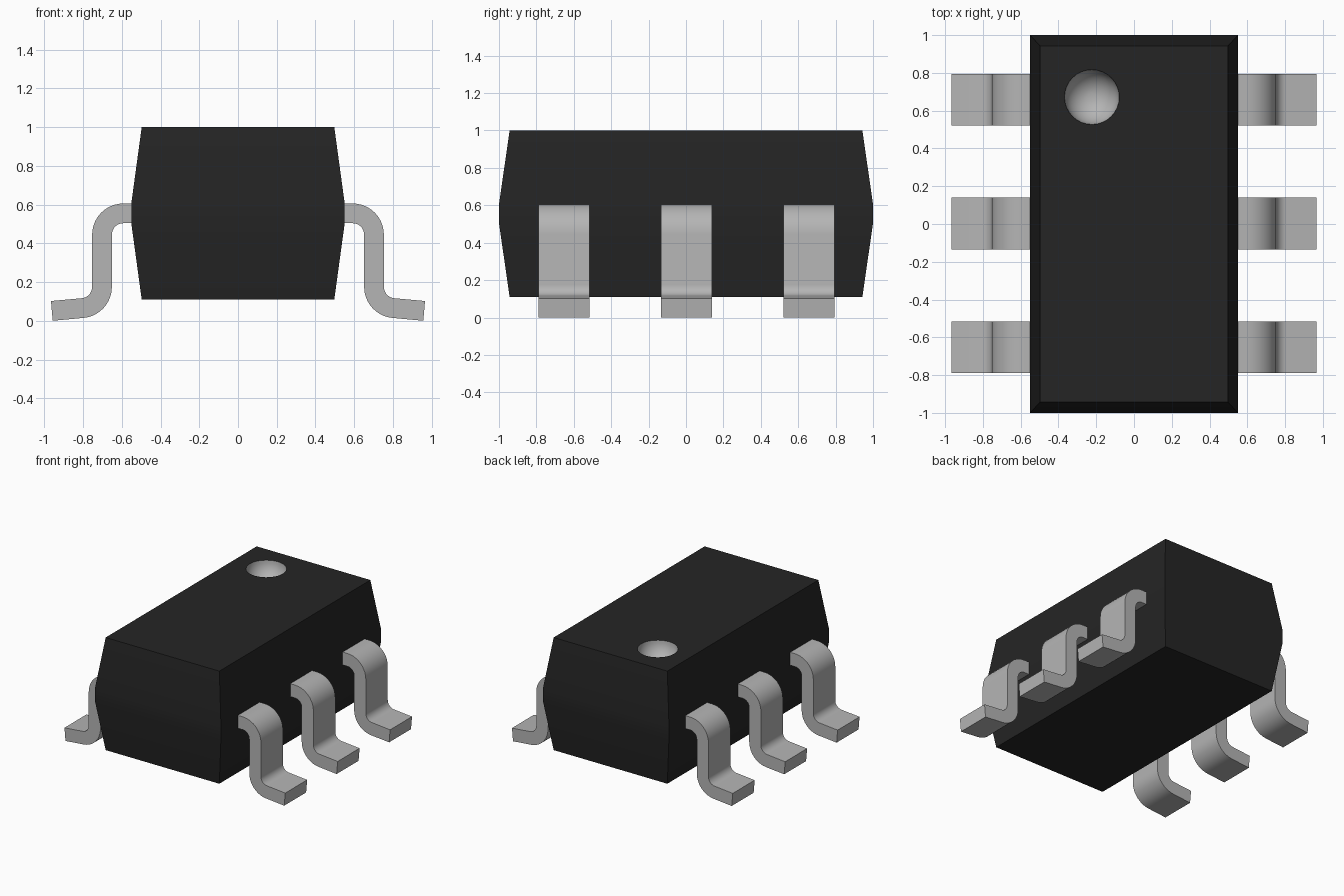
import bpy
import bmesh
import math
from mathutils import Vector

cube = bpy.data.objects.get("Cube")
if cube:
    bpy.data.objects.remove(cube, do_unlink=True)


def make_material(name, value):
    mat = bpy.data.materials.new(name)
    color = (value, value, value, 1.0)
    mat.diffuse_color = color
    mat.use_nodes = True
    bsdf = next(n for n in mat.node_tree.nodes if n.type == 'BSDF_PRINCIPLED')
    bsdf.inputs["Base Color"].default_value = color
    return mat


black = make_material("black plastic", 0.018)
grey = make_material("grey metal", 0.46)


def finish(bm, name, mat, fix_normals=True):
    if fix_normals:
        bmesh.ops.recalc_face_normals(bm, faces=bm.faces)
    mesh = bpy.data.meshes.new(name)
    bm.to_mesh(mesh)
    bm.free()
    mesh.materials.append(mat)
    obj = bpy.data.objects.new(name, mesh)
    bpy.context.collection.objects.link(obj)
    bpy.ops.object.select_all(action='DESELECT')
    obj.select_set(True)
    bpy.context.view_layer.objects.active = obj
    bpy.ops.object.shade_smooth_by_angle(angle=math.radians(30))
    return obj


def ring_points(cx, cy, r, z, n=32):
    return [(cx + r * math.cos(math.tau * i / n),
             cy + r * math.sin(math.tau * i / n), z) for i in range(n)]


def bridge(bm, a, b):
    n = len(a)
    for i in range(n):
        bm.faces.new((a[i], a[(i + 1) % n], b[(i + 1) % n], b[i]))


DIMPLE = (-0.223, 0.672, 0.145)   # x, y, radius

# Body: stacked rectangles, widest at a narrow vertical waist
bm = bmesh.new()
rings = []
for hx, hy, z in [(0.497, 0.943, 0.11), (0.551, 1.0, 0.505),
                  (0.551, 1.0, 0.605), (0.497, 0.943, 1.0)]:
    rings.append([bm.verts.new((sx * hx, sy * hy, z))
                  for sx, sy in ((-1, -1), (1, -1), (1, 1), (-1, 1))])
for low, high in zip(rings, rings[1:]):
    bridge(bm, low, high)
bm.faces.new(rings[0])
# Top face with a round opening
hole = [bm.verts.new(p) for p in ring_points(*DIMPLE, 1.0)]
edges = [bm.edges.new((hole[i - 1], hole[i])) for i in range(len(hole))]
edges += [bm.edges.get((rings[-1][i - 1], rings[-1][i])) for i in range(4)]
bmesh.ops.triangle_fill(bm, edges=edges, use_beauty=True, normal=(0, 0, 1))
finish(bm, "body", black)

# Hollow hemispherical marker, facing inwards
bm = bmesh.new()
cx, cy, r = DIMPLE
bowl = []
for k in range(10):
    a = math.radians(9 * k)
    bowl.append([bm.verts.new(p) for p in
                 ring_points(cx, cy, r * math.cos(a), 1.0 - r * math.sin(a))])
for high, low in zip(bowl, bowl[1:]):
    bridge(bm, low, high)
    for f in bm.faces:
        f.normal_update()
        if f.normal.dot(Vector((cx, cy, 1.0)) - f.calc_center_median()) < 0:
            f.normal_flip()
bm.faces.new(bowl[-1])
finish(bm, "marker_dimple", grey, fix_normals=False)

# Lead centreline as (x, z, heading): shoulder bend, drop, then a sloping foot
BEND, HALF = 0.11, 0.051
path = [(0.53, 0.555, 0.0)]
for i in range(11):
    t = math.radians(90 - 9 * i)
    path.append((0.592 + BEND * math.cos(t), 0.445 + BEND * math.sin(t),
                 t - math.pi / 2))
for i in range(11):
    t = math.radians(180 + 8.5 * i)
    path.append((0.812 + BEND * math.cos(t), 0.1756 + BEND * math.sin(t),
                 t + math.pi / 2))
path.append((0.961, 0.0515, math.radians(-5)))


def make_lead(name, side, y, width=0.274):
    bm = bmesh.new()
    sections = []
    for x, z, h in path:
        nx, nz = -math.sin(h) * HALF, math.cos(h) * HALF
        sections.append([bm.verts.new((side * (x + s * nx), y + w * width / 2, z + s * nz))
                         for s, w in ((1, -1), (1, 1), (-1, 1), (-1, -1))])
    for a, b in zip(sections, sections[1:]):
        bridge(bm, a, b)
    bm.faces.new(sections[0])
    bm.faces.new(sections[-1])
    finish(bm, name, grey)


for side, side_name in ((1, "left"), (-1, "right")):
    for y, place in ((-0.652, "front"), (0.003, "middle"), (0.658, "back")):
        make_lead(f"{side_name}_{place}_lead", side, y)
